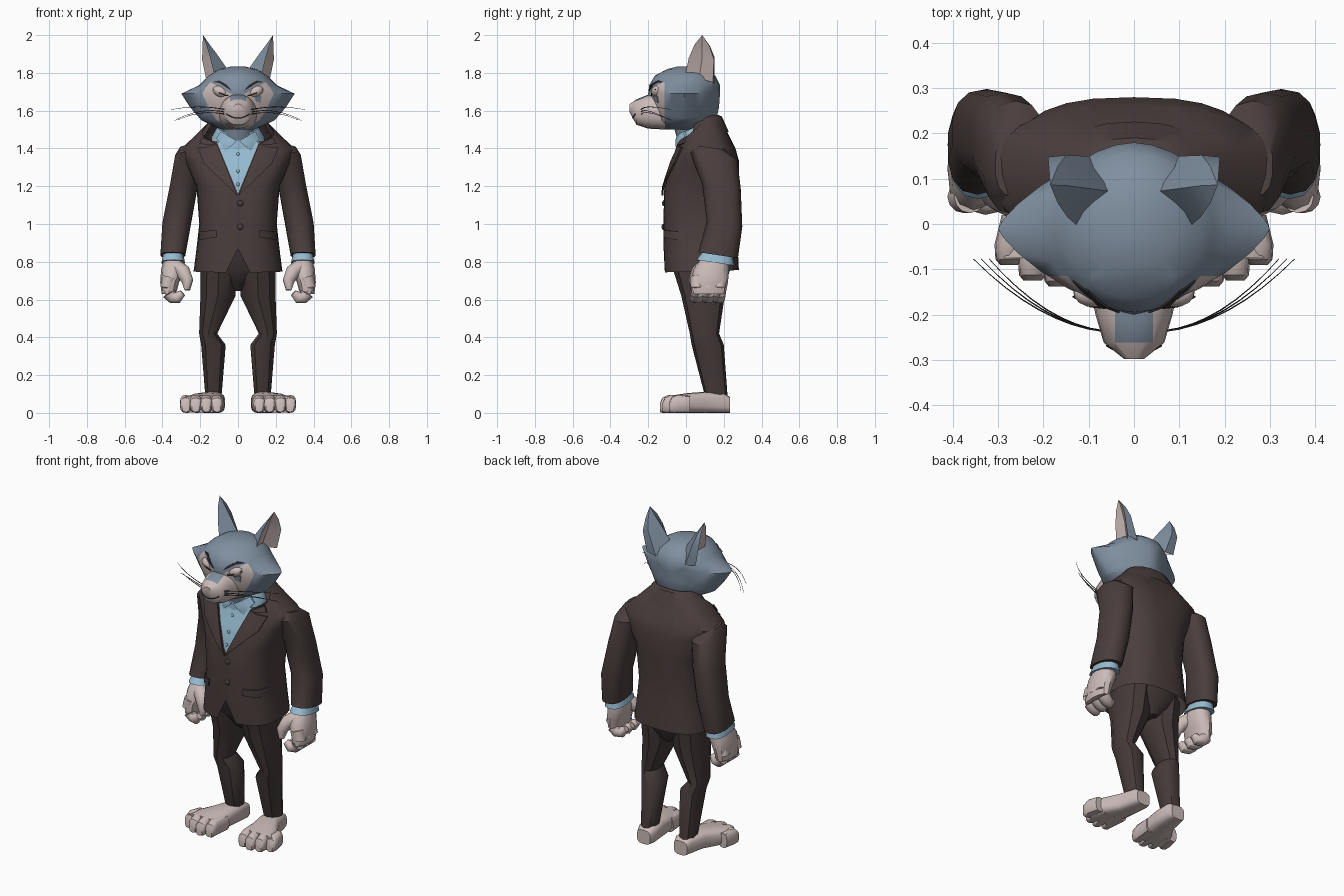
import bpy, bmesh
from math import sin, cos, pi, radians, copysign
from mathutils import Vector, Matrix
from mathutils.bvhtree import BVHTree

if "Cube" in bpy.data.objects:
    bpy.data.objects.remove(bpy.data.objects["Cube"])


def material(name, *rgb):
    m = bpy.data.materials.new(name)
    m.use_nodes = True
    m.diffuse_color = (*rgb, 1)
    m.node_tree.nodes["Principled BSDF"].inputs["Base Color"].default_value = (*rgb, 1)
    return m


FUR = material("blue_grey_fur", .215, .275, .35)
CREAM = material("pale_fur", .60, .50, .48)
JACKET = material("jacket_brown", .068, .048, .046)
PANTS = material("trouser_brown", .060, .043, .041)
SHIRT = material("shirt_blue", .31, .50, .64)
DARK = material("dark_hair", .03, .024, .024)
made = []


def finish(name, bm, colours, rule=None, mirror=False):
    """Turn a bmesh into one object, or a left and right pair."""
    bmesh.ops.remove_doubles(bm, verts=bm.verts, dist=.0002)
    bmesh.ops.recalc_face_normals(bm, faces=bm.faces)
    for f in bm.faces:
        f.material_index = rule(f.calc_center_median(), f.normal) if rule else 0
    mesh = bpy.data.meshes.new(name)
    bm.to_mesh(mesh)
    bm.free()
    for c in colours:
        mesh.materials.append(c)
    pair = [(("left_" if mirror else "") + name, mesh)]
    if mirror:
        other = mesh.copy()
        other.transform(Matrix.Scale(-1, 4, Vector((1, 0, 0))))
        other.flip_normals()
        pair.append(("right_" + name, other))
    for label, data in pair:
        ob = bpy.data.objects.new(label, data)
        bpy.context.collection.objects.link(ob)
        made.append(ob)
    return made[-1]


def skin(rings, caps=True):
    """Bridge a list of equal point rings."""
    bm = bmesh.new()
    vs = [[bm.verts.new(p) for p in r] for r in rings]
    n = len(vs[0])
    for a, b in zip(vs, vs[1:]):
        for i in range(n):
            j = (i + 1) % n
            bm.faces.new((a[i], a[j], b[j], b[i]))
    if caps:
        bm.faces.new(vs[0])
        bm.faces.new(vs[-1])
    return bm


def loft(rows, n=16, k=1, axis="z", slope=0, caps=True):
    """Rows hold: position, centre x, half width, near, far, optional roundness."""
    rings = []
    for t, cx, hw, lo, hi, *own in rows:
        e, ring, mid = (own[0] if own else k), [], (lo + hi) / 2
        for i in range(n):
            s, c = sin(2 * pi * i / n), cos(2 * pi * i / n)
            u = cx + hw * copysign(abs(s) ** e, s)
            v = mid - (hi - lo) / 2 * copysign(abs(c) ** e, c)
            w = t + slope * (v - mid)
            ring.append((u, v, w) if axis == "z" else (u, w, v))
        rings.append(ring)
    return skin(rings, caps)


def tube(points, radii, n=8):
    pts = [Vector(p) for p in points]
    rings = []
    for i, p in enumerate(pts):
        d = pts[min(i + 1, len(pts) - 1)] - pts[max(i - 1, 0)]
        q = d.to_track_quat("Z", "Y")
        rings.append([p + q @ Vector((cos(a), sin(a), 0)) * radii[i]
                      for a in (2 * pi * j / n for j in range(n))])
    return skin(rings)


def cut(bm, point, normal):
    bmesh.ops.bisect_plane(bm, geom=bm.verts[:] + bm.edges[:] + bm.faces[:],
                           plane_co=point, plane_no=normal)


def drop(bm, rule):
    """Delete the faces whose centre meets a rule."""
    bmesh.ops.delete(bm, geom=[f for f in bm.faces if rule(f.calc_center_median())],
                     context="FACES")


def ball(centre, size, tilt=0):
    bm = bmesh.new()
    m = Matrix.Translation(centre) @ Matrix.Rotation(tilt, 4, "Y") @ Matrix.Diagonal((*size, 1))
    bmesh.ops.create_uvsphere(bm, u_segments=16, v_segments=10, radius=1, matrix=m)
    return bm


def surface(ob):
    me = ob.data
    return BVHTree.FromPolygons([v.co for v in me.vertices], [p.vertices[:] for p in me.polygons])


def on_front(tree, x, z, lift):
    hit = tree.ray_cast(Vector((x, -1, z)), Vector((0, 1, 0)))[0]
    hit = hit or tree.find_nearest(Vector((x, -.1, z)))[0]
    return Vector((x, hit.y - lift, z))


def plate(name, outline, tree, colour, lift=.008, mirror=True):
    """A thin piece laid on the front of a surface."""
    bm = bmesh.new()
    bm.faces.new([bm.verts.new((x, -1, z)) for x, z in outline])
    bmesh.ops.triangulate(bm, faces=bm.faces)
    bmesh.ops.subdivide_edges(bm, edges=bm.edges, cuts=5, use_grid_fill=True)
    for v in bm.verts:
        v.co = on_front(tree, v.co.x, v.co.z, lift)
    top = bmesh.ops.extrude_face_region(bm, geom=bm.faces[:])["geom"]
    for v in top:
        if isinstance(v, bmesh.types.BMVert):
            v.co.y += .0095
    finish(name, bm, [colour], mirror=mirror)


# Jacket body, with the neck, shirt opening and hem notch cut in
body = loft([(.75, 0, .235, -.115, .28), (.85, 0, .222, -.118, .275), (1, 0, .205, -.12, .27),
             (1.2, 0, .22, -.115, .28), (1.33, 0, .28, -.075, .28), (1.395, 0, .305, -.045, .262),
             (1.46, 0, .235, -.03, .23), (1.56, 0, .135, 0, .18)], 28, .75, slope=.03, caps=False)
for side in (-1, 1):
    cut(body, (0, 0, 1.16), (2.45 * side, 0, -1))
    cut(body, (0, 0, .87), (2 * side, 0, 1))
cut(body, (0, 0, 1.46), (0, -.87, 1))
drop(body, lambda c: c.y < 0 and c.z < .87 - 2 * abs(c.x))
drop(body, lambda c: c.z > 1.46 + .87 * c.y)
jacket = finish("jacket_body", body, [JACKET, SHIRT],
                lambda c, n: int(c.y < .06 and c.z > 1.16 + 2.45 * abs(c.x)))
chest = surface(jacket)

# Lapels, collar, pockets and buttons
plate("lapel", [(.002, 1.15), (.112, 1.425), (.15, 1.41), (.215, 1.405), (.18, 1.32)],
      chest, JACKET, .014)
plate("front_collar", [(.115, 1.425), (.15, 1.418), (.205, 1.425), (.18, 1.47)], chest, JACKET, .014)
plate("pocket_flap", [(.115, .93), (.206, .915), (.206, .96), (.115, .968)], chest, JACKET, .016)
collar = loft([(1.475, 0, .2, -.03, .226), (1.56, 0, .14, .01, .19), (1.57, 0, .12, .03, .172)],
              24, .9, slope=.1, caps=False)
drop(collar, lambda c: c.y < .04)
finish("back_collar", collar, [JACKET])
for i, z in enumerate((1.11, .985)):
    finish(f"jacket_button_{i}", ball(on_front(chest, .012, z, .002), (.016, .008, .016)), [JACKET])
for i, z in enumerate((1.37, 1.28, 1.21)):
    finish(f"shirt_button_{i}", ball(on_front(chest, 0, z, .002), (.009, .006, .009)), [SHIRT])

# Shirt neck with pointed collar
neck = finish("shirt_neck", loft([(1.3, 0, .06, -.05, .1), (1.41, 0, .14, -.042, .15),
                                  (1.46, 0, .14, -.045, .16), (1.515, 0, .108, -.04, .15)],
                                 24, slope=.4), [SHIRT])
plate("shirt_collar_point", [(.006, 1.44), (.09, 1.49), (.115, 1.455), (.068, 1.385)],
      surface(neck), SHIRT, .014)
finish("neck", loft([(1.4, 0, .08, -.03, .12), (1.56, 0, .09, -.08, .14)]), [FUR])

# Sleeves, cuffs and hands
finish("sleeve", loft([(1.405, .262, .045, .06, .2), (1.36, .262, .072, .02, .272),
                       (1.2, .287, .075, .085, .29), (1, .325, .077, .11, .298),
                       (.835, .345, .067, .065, .275)], 14, .8, slope=-.15), [JACKET], mirror=True)
finish("cuff", loft([(.85, .343, .05, .095, .245), (.795, .343, .063, .055, .255)], 14, .8, slope=-.15),
       [SHIRT], mirror=True)
finish("palm", loft([(.81, .343, .05, .075, .225), (.76, .345, .062, .04, .228),
                     (.69, .362, .05, .025, .222), (.63, .366, .038, .03, .21)], 12, .85),
       [CREAM], mirror=True)
for i, y in enumerate((.06, .118, .175)):
    finish(f"finger_{i}", tube([(.362, y, .72), (.376, y, .665), (.365, y, .63), (.345, y, .612),
                                (.32, y - .01, .61), (.293, y - .015, .635)],
                               (.036, .036, .036, .034, .031, .018), 12), [CREAM], mirror=True)
finish("thumb", tube([(.33, .1, .77), (.29, .065, .745), (.268, .045, .7), (.268, .038, .65)],
                     (.045, .04, .032, .015), 12), [CREAM], mirror=True)

# Trousers
finish("hips", loft([(.92, 0, .19, -.095, .24), (.76, 0, .2, -.065, .235), (.7, 0, .13, -.015, .215),
                     (.645, 0, .03, .03, .19)], 16, .8), [PANTS])
finish("trouser_leg", loft([(.78, .103, .1, -.075, .23), (.62, .106, .097, -.025, .205),
                            (.42, .158, .05, .02, .175), (.36, .13, .068, .03, .2),
                            (.09, .13, .045, .1, .22)], 10, .9), [PANTS], mirror=True)

# Feet with four toes each
finish("foot", loft([(.232, .125, .045, 0, .085), (.2, .125, .058, 0, .105), (.1, .14, .066, 0, .112),
                     (0, .175, .095, 0, .104), (-.075, .195, .106, 0, .092)], 14, .6, "y"),
       [CREAM], mirror=True)
for i, (x, tip) in enumerate(((.112, -.125), (.168, -.138), (.224, -.125), (.276, -.09))):
    finish(f"toe_{i}", loft([(.02, x - .012, .028, 0, .09), (tip + .045, x, .032, 0, .095),
                             (tip + .012, x, .03, 0, .08), (tip, x, .02, .005, .05)],
                            12, .75, "y"), [CREAM], mirror=True)

# Head with pointed cheeks and pale face
skull = loft([(1.5, 0, .09, -.12, .12), (1.55, 0, .195, -.16, .16, 1.2), (1.62, 0, .255, -.185, .175, 1.4),
              (1.69, 0, .3, -.2, .18, 1.5), (1.735, 0, .205, -.195, .18, 1.1),
              (1.785, 0, .155, -.165, .155), (1.82, 0, .1, -.1, .105), (1.835, 0, .03, -.04, .04)], 28)
for side in (-1, 1):
    cut(skull, (0, 0, 1.67), (.55 * side, 0, -1))
cut(skull, (0, -.115, 0), (0, 1, 0))
head = finish("head", skull, [FUR, CREAM],
              lambda c, n: int(c.y < -.115 and c.z < 1.67 + .55 * abs(c.x)))
face = surface(head)

# Muzzle, nose patch and mouth
snout = loft([(-.11, 0, .105, 1.5, 1.68), (-.2, 0, .085, 1.505, 1.685), (-.262, 0, .067, 1.525, 1.66),
              (-.298, 0, .022, 1.59, 1.635)], 20, .85, "y")
for side in (-1, 1):
    cut(snout, (.042 * side, 0, 0), (1, 0, 0))
muzzle = surface(finish("muzzle", snout, [CREAM, FUR],
                        lambda c, n: int(n.z > .4 and abs(c.x) < .042 and c.y > -.275)))
smile = [on_front(muzzle, x / 100, 1.56 + 6 * (x / 100) ** 2, .001) for x in range(-6, 7)]
finish("mouth", tube(smile, [.003] * len(smile), 6), [DARK])

# Eyes: lids, lashes, brows and one cheek mark
finish("eyelid", ball((.088, -.152, 1.7), (.048, .032, .03), radians(-22)), [CREAM], mirror=True)
finish("lash", tube([(.04, -.178, 1.678), (.065, -.184, 1.681), (.095, -.181, 1.692), (.135, -.16, 1.714)],
                    (.002, .0035, .0035, .002), 6), [DARK], mirror=True)
plate("brow", [(.032, 1.705), (.06, 1.738), (.1, 1.76), (.135, 1.752), (.1, 1.747), (.064, 1.724)],
      face, DARK, .005)
plate("left_cheek_mark", [(.085, 1.678), (.125, 1.678), (.118, 1.64), (.095, 1.65)],
      face, FUR, .005, False)

# Ears: the pale hollow faces outward
finish("ear", skin([[(.112, -.015, 1.74), (.035, .07, 1.79), (.1, .15, 1.74), (.165, .143, 1.75),
                     (.11, .07, 1.77)],
                    [(.147, .015, 1.88), (.112, .08, 1.9), (.15, .152, 1.88), (.19, .148, 1.87),
                     (.14, .085, 1.88)],
                    [(.168, .045, 1.95), (.15, .085, 1.95), (.168, .128, 1.94), (.188, .125, 1.94),
                     (.163, .085, 1.95)],
                    [(.185, .086, 2)] * 5], caps=False),
       [FUR, CREAM], lambda c, n: int(n.x > .35), True)

# Whiskers sweep out, back and down
for i, (z, fall) in enumerate(((1.605, 0), (1.592, .045), (1.58, .03))):
    reach = 1 - .06 * i
    path = [Vector((.065 + .29 * reach * t, -.237 + .03 * t + .13 * t * t,
                    z + .06 * t * (1 - t) - fall * t * t)) for t in (j / 8 for j in range(9))]
    finish(f"whisker_{i}", tube(path, [.0025 - .0002 * j for j in range(9)], 5), [DARK], mirror=True)

# Soft shading with kept edges
for ob in made:
    ob.select_set(True)
bpy.context.view_layer.objects.active = made[0]
bpy.ops.object.shade_smooth_by_angle(angle=radians(40))
